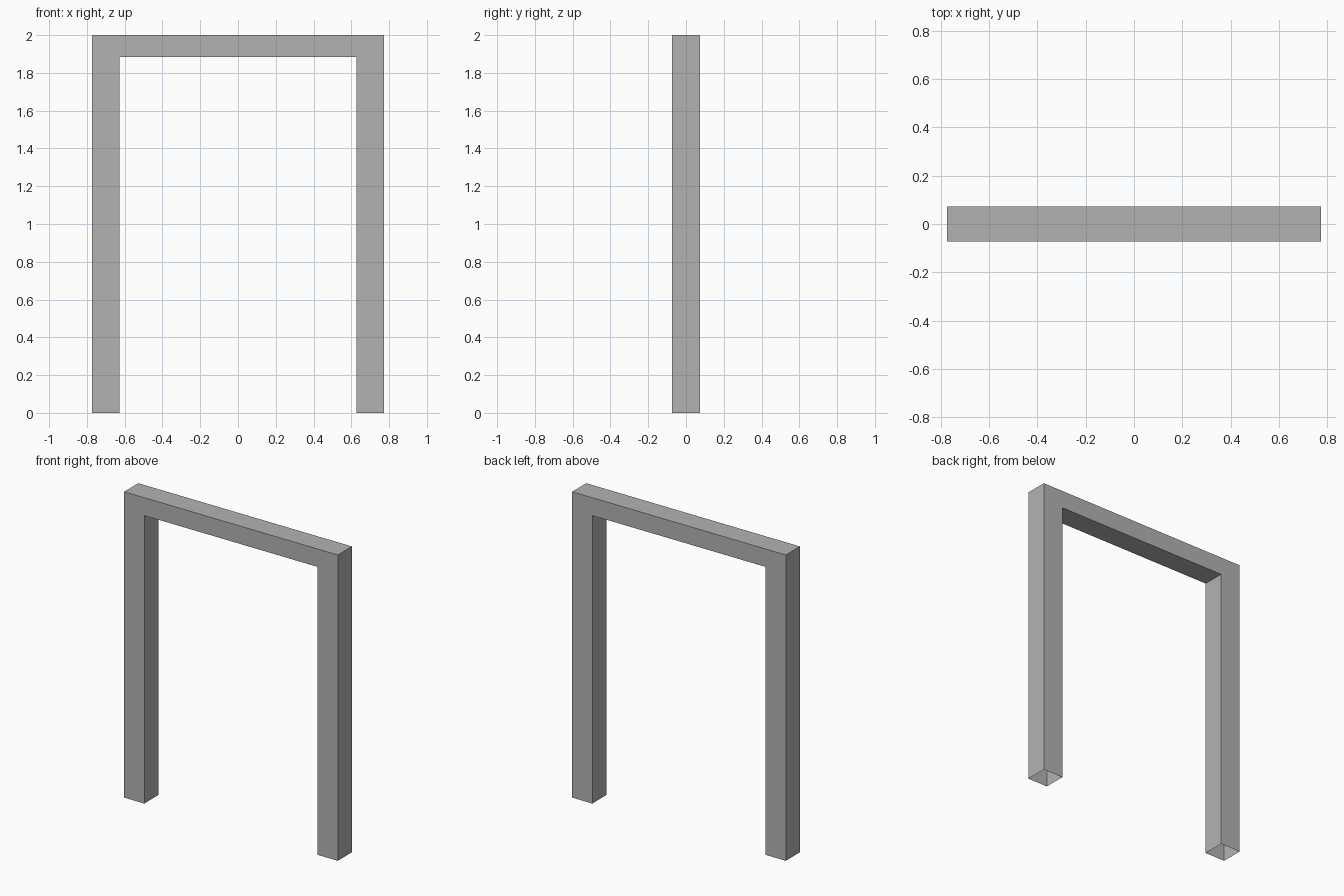
import bpy
import bmesh

cube = bpy.data.objects.get("Cube")
if cube:
    bpy.data.objects.remove(cube, do_unlink=True)

HALF_WIDTH, INNER, HALF_DEPTH = 0.773, 0.627, 0.073
HEIGHT, BEAM_BOTTOM = 2.0, 1.883

# Plain grey material
grey = bpy.data.materials.new("plain_grey")
grey.use_nodes = True
colour = (0.45, 0.45, 0.45, 1)
grey.diffuse_color = colour
grey.node_tree.nodes["Principled BSDF"].inputs["Base Color"].default_value = colour

# Half of the frame outline, mirrored to the other side
right = [(INNER, 0), (HALF_WIDTH, 0), (HALF_WIDTH, HEIGHT)]
left = [(-x, z) for x, z in reversed(right)]
outline = right + left + [(-INNER, BEAM_BOTTOM), (INNER, BEAM_BOTTOM)]

# Extrude the outline through the depth
bm = bmesh.new()
front = bm.faces.new([bm.verts.new((x, -HALF_DEPTH, z)) for x, z in outline])
back = bmesh.ops.extrude_face_region(bm, geom=[front], use_keep_orig=True)["geom"]
for item in back:
    if isinstance(item, bmesh.types.BMVert):
        item.co.y = HALF_DEPTH
bmesh.ops.recalc_face_normals(bm, faces=bm.faces)

# Leave the feet of both posts open
feet = [f for f in bm.faces if all(v.co.z < 0.01 for v in f.verts)]
bmesh.ops.delete(bm, geom=feet, context="FACES_ONLY")

mesh = bpy.data.meshes.new("door_frame")
bm.to_mesh(mesh)
bm.free()
mesh.materials.append(grey)
bpy.context.collection.objects.link(bpy.data.objects.new("door_frame", mesh))
